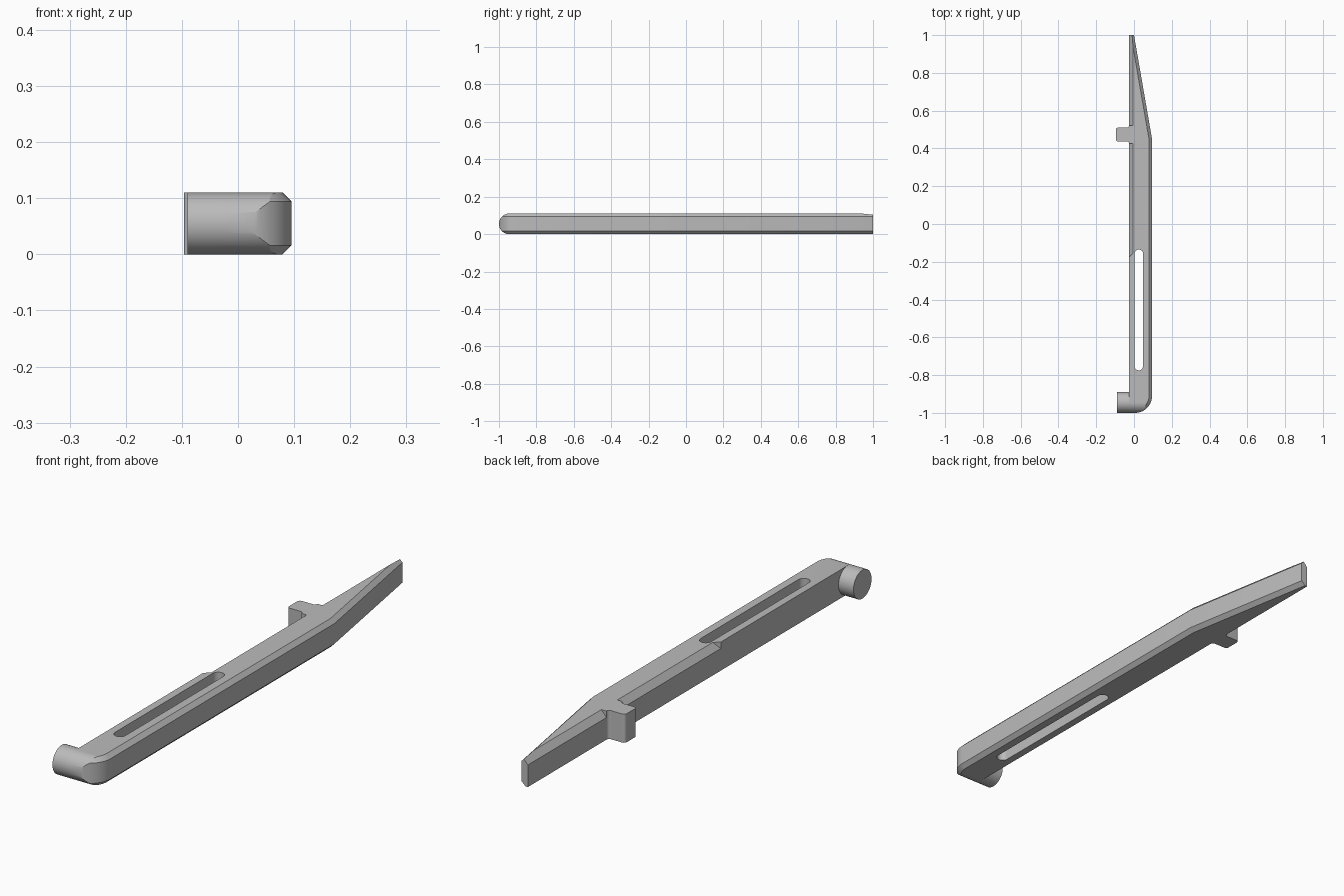
import bpy, bmesh, math

cube = bpy.data.objects.get("Cube")
if cube:
    bpy.data.objects.remove(cube, do_unlink=True)

grey = bpy.data.materials.new("plain_grey")
grey.use_nodes = True
grey.diffuse_color = (0.5, 0.5, 0.5, 1)
grey.node_tree.nodes["Principled BSDF"].inputs["Base Color"].default_value = (0.5, 0.5, 0.5, 1)

HEIGHT = 0.11
RADIUS = HEIGHT / 2
LEFT = -0.0265      # flat side of the bar
RIGHT = 0.0955      # chamfered side of the bar
CHAMFER = 0.016


def loft(name, loops):
    """Solid skinned through matching loops of points, capped at both ends."""
    bm = bmesh.new()
    rings = [[bm.verts.new(p) for p in loop] for loop in loops]
    n = len(rings[0])
    for a, b in zip(rings, rings[1:]):
        for i in range(n):
            j = (i + 1) % n
            bm.faces.new((a[i], a[j], b[j], b[i]))
    bm.faces.new(rings[0][::-1])
    bm.faces.new(rings[-1])
    bmesh.ops.recalc_face_normals(bm, faces=bm.faces)
    mesh = bpy.data.meshes.new(name)
    bm.to_mesh(mesh)
    bm.free()
    mesh.materials.append(grey)
    obj = bpy.data.objects.new(name, mesh)
    bpy.context.collection.objects.link(obj)
    return obj


def arc(cx, cy, r, start, end, steps=12):
    angles = [math.radians(start + (end - start) * i / steps) for i in range(steps + 1)]
    return [(cx + r * math.cos(a), cy + r * math.sin(a)) for a in angles]


def upright(name, outline, z0, z1):
    return loft(name, [[(x, y, z) for x, y in outline] for z in (z0, z1)])


def sideways(name, profile, x0, x1):
    return loft(name, [[(x, y, z) for y, z in profile] for x in (x0, x1)])


def cut(target, tool, operation):
    mod = target.modifiers.new(operation, 'BOOLEAN')
    mod.operation, mod.object, mod.solver = operation, tool, 'EXACT'
    bpy.context.view_layer.objects.active = target
    bpy.ops.object.modifier_apply(modifier=mod.name)
    bpy.data.objects.remove(tool, do_unlink=True)


def bar_outline(inset):
    """Plan of the bar: rounded front corner, long side, tapered back."""
    slant = math.atan2(RIGHT, 0.55)
    side = RIGHT - inset
    knee = 0.45 - inset * math.tan(slant / 2)
    corner = arc(RIGHT - 0.09, -0.91, 0.09 - inset, -90, 0, 16)
    return ([(LEFT, -1 + inset)] + corner +
            [(side, knee), (-inset / math.cos(slant), 1), (LEFT, 1)])


# Bar with chamfered top and bottom edges on the outer side
levels = ((0, CHAMFER), (CHAMFER, 0), (HEIGHT - CHAMFER, 0), (HEIGHT, CHAMFER))
bar = loft("bar", [[(x, y, z) for x, y in bar_outline(i)] for z, i in levels])

# Round the front end about a crosswise axis
nose = arc(-1 + RADIUS, RADIUS, RADIUS, 90, 270, 32)
profile = [(1.1, HEIGHT + 0.05), (-0.945, HEIGHT + 0.05)] + nose + [(-0.945, -0.05), (1.1, -0.05)]
cut(bar, sideways("nose_tool", profile, -0.2, 0.2), 'INTERSECT')

# Long through slot
slot_r, slot_x = 0.0225, 0.0255
slot = (arc(slot_x, -0.135 - slot_r, slot_r, 0, 180) +
        arc(slot_x, -0.775 + slot_r, slot_r, 180, 360))
cut(bar, upright("slot_tool", slot, -0.1, 0.2), 'DIFFERENCE')

# Bevel along the inner top edge, stopping at a slanted shoulder
wedge = [(0.0036, 0.12), (-0.0351, 0.075), (-0.0351, 0.12)]
cut(bar, loft("bevel_tool", [
    [(x, -0.155 + 0.9 * (x + 0.005), z) for x, z in wedge],
    [(x, 1.1, z) for x, z in wedge]]), 'DIFFERENCE')

# Round peg on the inner side of the front end
peg = sideways("peg", arc(-1 + RADIUS, RADIUS, RADIUS, 0, 360, 64)[:-1], -0.09, LEFT)

# Tab with rounded tips and filleted roots
y0, y1, tip, r = 0.437, 0.51, -0.0965, 0.012
root = LEFT - r
tab_outline = ([(-0.005, y0 - r)] + arc(root, y0 - r, r, 0, 90, 6) +
               arc(tip + r, y0 + r, r, 270, 180, 6) +
               arc(tip + r, y1 - r, r, 180, 90, 6) +
               arc(root, y1 + r, r, 270, 360, 6) + [(-0.005, y1 + r)])
tab = upright("tab", tab_outline, 0, HEIGHT)

# Smooth the curves and keep the edges crisp
for obj in (bar, peg, tab):
    bpy.ops.object.select_all(action='DESELECT')
    obj.select_set(True)
    bpy.context.view_layer.objects.active = obj
    bpy.ops.object.shade_smooth_by_angle(angle=math.radians(25))
